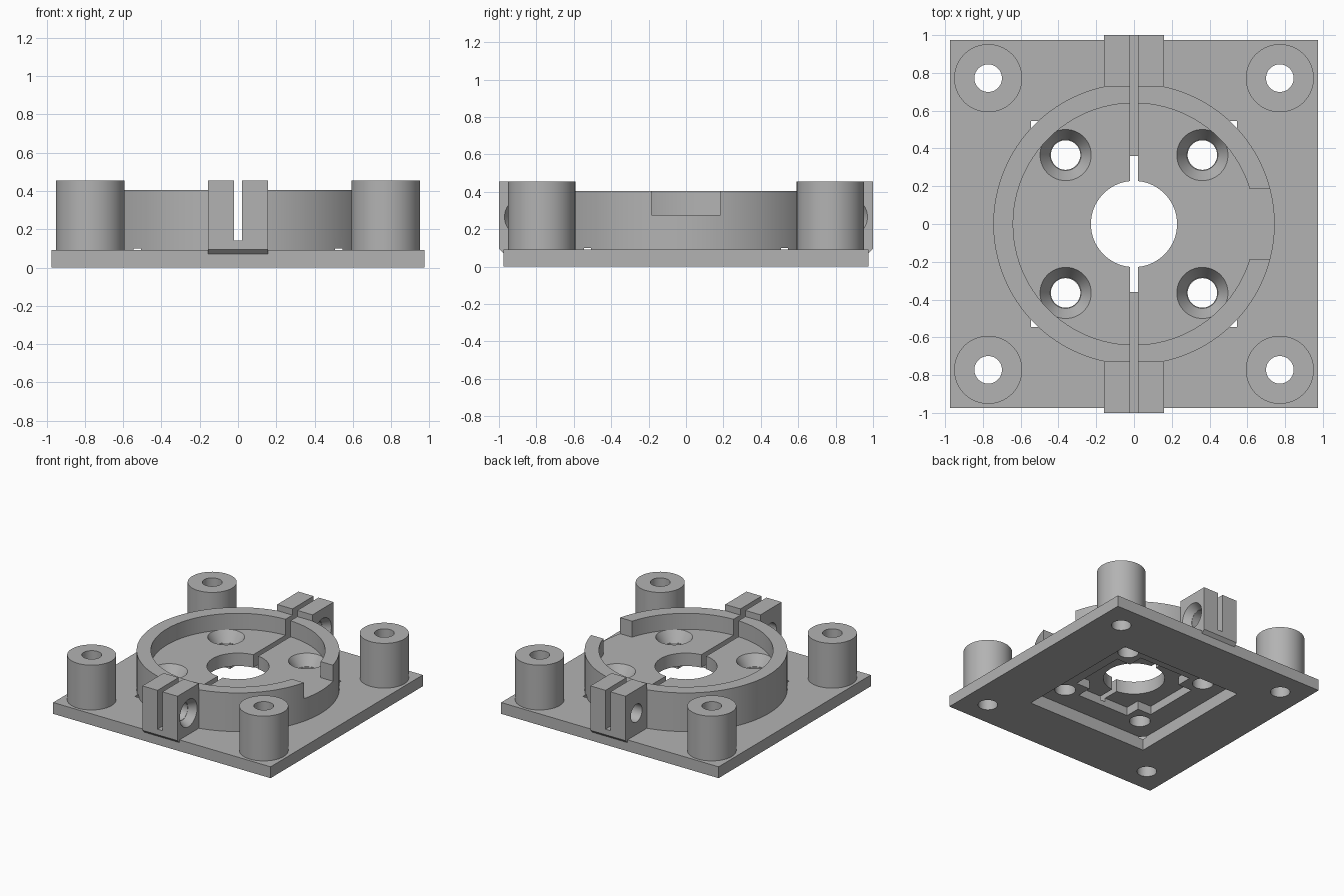
import bpy, bmesh, math
from mathutils import Matrix, Vector

if "Cube" in bpy.data.objects:
    bpy.data.objects.remove(bpy.data.objects["Cube"])

GREY = (0.45, 0.45, 0.45, 1)
grey = bpy.data.materials.new("plain grey")
grey.use_nodes = True
grey.diffuse_color = GREY
grey.node_tree.nodes["Principled BSDF"].inputs["Base Color"].default_value = GREY


def finish(name, bm):
    bmesh.ops.recalc_face_normals(bm, faces=bm.faces)
    mesh = bpy.data.meshes.new(name)
    bm.to_mesh(mesh)
    bm.free()
    mesh.materials.append(grey)
    ob = bpy.data.objects.new(name, mesh)
    bpy.context.collection.objects.link(ob)
    return ob


def box(name, low, high):
    bm = bmesh.new()
    low, high = Vector(low), Vector(high)
    size = Matrix.Diagonal((*(high - low), 1))
    bmesh.ops.create_cube(bm, size=1, matrix=Matrix.Translation((low + high) / 2) @ size)
    return finish(name, bm)


def cone(name, x, y, z0, z1, r0, r1, along_x=False):
    """Round solid from z0 to z1; along_x lays it down, with x as its height."""
    bm = bmesh.new()
    bmesh.ops.create_cone(bm, cap_ends=True, segments=96, radius1=r0, radius2=r1,
                          depth=abs(z1 - z0))
    mid = (z0 + z1) / 2
    if along_x:
        move = Matrix.Translation((mid, x, y)) @ Matrix.Rotation(math.pi / 2, 4, 'Y')
    else:
        move = Matrix.Translation((x, y, mid))
    bmesh.ops.transform(bm, matrix=move, verts=bm.verts)
    return finish(name, bm)


def prism_x(name, profile, half):
    """Extrude a (y, z) outline across x."""
    bm = bmesh.new()
    face = bm.faces.new([bm.verts.new((-half, y, z)) for y, z in profile])
    out = bmesh.ops.extrude_face_region(bm, geom=[face])
    bmesh.ops.translate(bm, vec=(2 * half, 0, 0),
                        verts=[v for v in out["geom"] if isinstance(v, bmesh.types.BMVert)])
    return finish(name, bm)


def cut(ob, cutters):
    bpy.context.view_layer.objects.active = ob
    for cutter in cutters:
        mod = ob.modifiers.new("cut", 'BOOLEAN')
        mod.operation = 'DIFFERENCE'
        mod.solver = 'EXACT'
        mod.object = cutter
        bpy.ops.object.modifier_apply(modifier=mod.name)


QUADS = [(sx, sy) for sx in (-1, 1) for sy in (-1, 1)]
FLOOR, RIM, TOP = 0.275, 0.405, 0.455

# Cutters
pocket = box("pocket_cutter", (-.545, -.545, -.1), (.545, .545, .1))
arms = [box("pocket_arm_cutter", (-a, -b, -.1), (a, b, .17)) for a, b in ((.36, .235), (.235, .36))]
bore = cone("bore_cutter", 0, 0, -.1, .6, .228, .228)
slot = box("slot_cutter", (-.022, -1.2, .14), (.022, 1.2, .6))
notch = box("notch_cutter", (.4, -.185, FLOOR), (1, .185, .6))
recess = cone("recess_cutter", 0, 0, FLOOR, .6, .64, .64)
post_holes = [cone("post_hole_cutter", sx * .772, sy * .772, -.1, .6, .073, .073) for sx, sy in QUADS]
bolt_holes = []
for sx, sy in QUADS:
    bolt_holes.append(cone("bolt_hole_cutter", sx * .362, sy * .365, -.1, .6, .078, .078))
    bolt_holes.append(cone("countersink_cutter", sx * .362, sy * .365, .19, FLOOR + .001, .082, .136))
clamp_holes = []
for sy in (-1, 1):
    clamp_holes.append(cone("clamp_hole_cutter", sy * .86, .265, -.3, .3, .072, .072, True))
    clamp_holes.append(cone("clamp_countersink_cutter", sy * .86, .265, .1, .161, .074, .112, True))

# Base plate
plate = box("base_plate", (-.975, -.975, 0), (.975, .975, .092))
cut(plate, [pocket] + post_holes)

# Round holder: floor and rim
floor = cone("holder_floor", 0, 0, .06, FLOOR, .745, .745)
cut(floor, [pocket] + arms + [bore, slot] + bolt_holes)
rim = cone("holder_rim", 0, 0, FLOOR, RIM, .745, .745)
cut(rim, [recess, slot, notch])

parts = [plate, floor, rim]

# Corner posts
for (sx, sy), hole in zip(QUADS, post_holes):
    post = cone("corner_post", sx * .772, sy * .772, .05, TOP, .18, .18)
    cut(post, [hole])
    parts.append(post)

# Split clamp blocks with a chamfered lower lip
for side, sy in (("front", -1), ("back", 1)):
    outline = [(.728, .07), (.975, .07), (1, .095), (1, TOP), (.728, TOP)]
    block = prism_x(side + "_clamp_block", [(sy * y, z) for y, z in outline], .158)
    cut(block, [slot] + clamp_holes)
    parts.append(block)

for cutter in [pocket, bore, slot, notch, recess] + arms + post_holes + bolt_holes + clamp_holes:
    bpy.data.objects.remove(cutter)

# Smooth the round walls, keep the edges crisp
bpy.ops.object.select_all(action='DESELECT')
for ob in parts:
    ob.select_set(True)
bpy.context.view_layer.objects.active = plate
bpy.ops.object.shade_smooth_by_angle(angle=math.radians(30))
